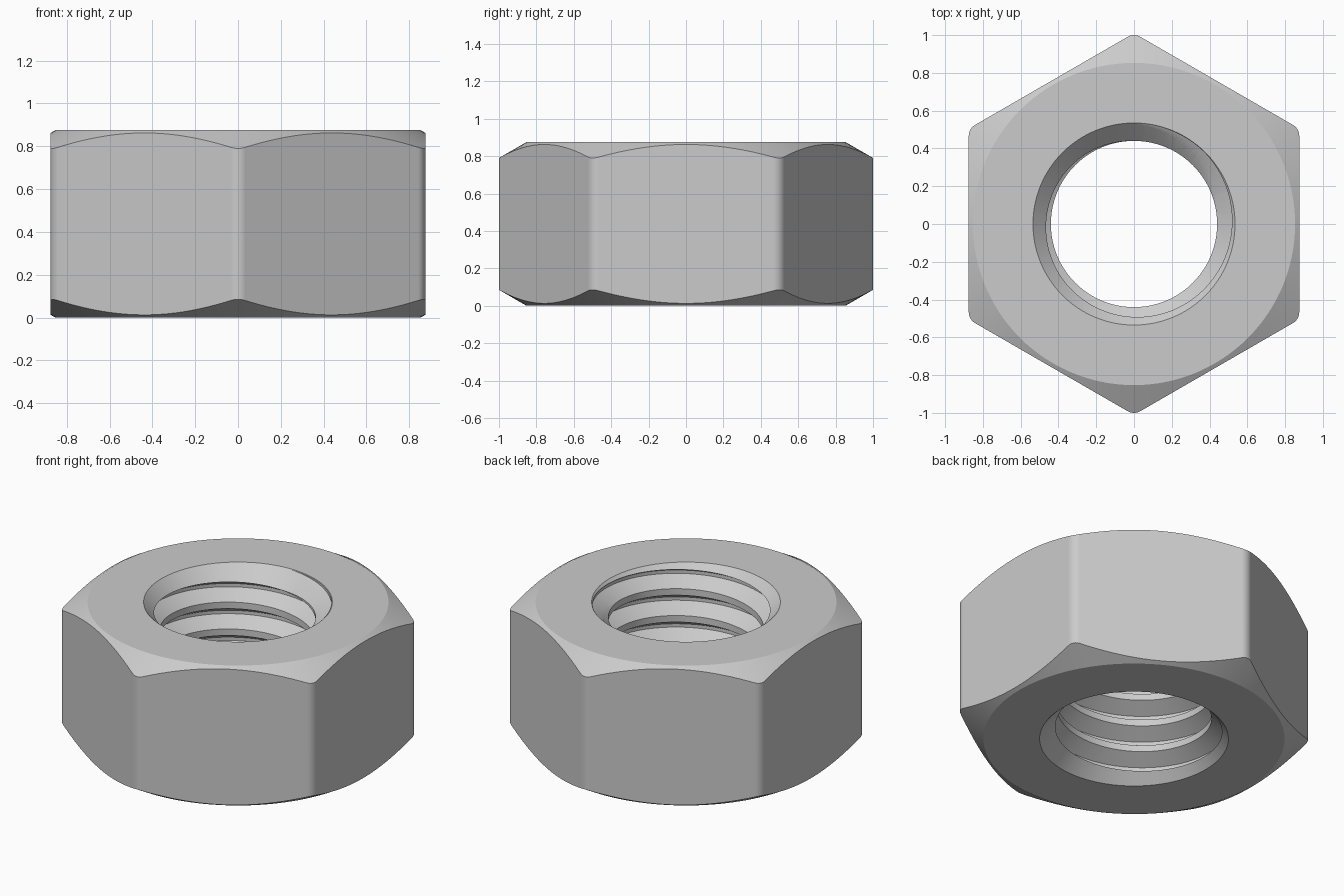
import bpy, bmesh
from math import radians, cos, sin, tan, pi, sqrt

if "Cube" in bpy.data.objects:
    bpy.data.objects.remove(bpy.data.objects["Cube"])

HEIGHT = 0.875
APOTHEM = 0.875
SEG = 128


def make_object(name, bm):
    bmesh.ops.recalc_face_normals(bm, faces=bm.faces)
    mesh = bpy.data.meshes.new(name)
    bm.to_mesh(mesh)
    bm.free()
    obj = bpy.data.objects.new(name, mesh)
    bpy.context.collection.objects.link(obj)
    return obj


def revolve(name, profile):
    """Closed (radius, z) profile turned around the z axis."""
    bm = bmesh.new()
    rings = [[bm.verts.new((r * cos(2 * pi * i / SEG), r * sin(2 * pi * i / SEG), z))
              for r, z in profile] for i in range(SEG)]
    n = len(profile)
    for i in range(SEG):
        a, b = rings[i], rings[(i + 1) % SEG]
        for k in range(n):
            j = (k + 1) % n
            bm.faces.new((a[k], b[k], b[j], a[j]))
    return make_object(name, bm)


def hex_prism(name, fillet=0.067, steps=6):
    """Hexagonal bar with slightly rounded corners."""
    bm = bmesh.new()
    centre = (APOTHEM - fillet) * 2 / sqrt(3)
    ring = []
    for c in range(6):
        mid = radians(30 + 60 * c)
        for s in range(steps + 1):
            a = mid + radians(-30 + 60 * s / steps)
            ring.append(bm.verts.new((centre * cos(mid) + fillet * cos(a),
                                      centre * sin(mid) + fillet * sin(a), -0.2)))
    base = bm.faces.new(ring)
    top = bmesh.ops.extrude_face_region(bm, geom=[base])["geom"]
    bmesh.ops.translate(bm, vec=(0, 0, HEIGHT + 0.4),
                        verts=[v for v in top if isinstance(v, bmesh.types.BMVert)])
    if base.is_valid and len(base.edges[0].link_faces) == 1:
        bm.faces.new(list(reversed(ring)))
    return make_object(name, bm)


def thread_column(name, pitch=0.168, start=-0.231, turns=8, crest=0.44, root=0.532):
    """Solid screw shape: a right-hand helical strip closed at both ends."""
    flank = (root - crest) * tan(radians(30))
    shape = [(crest, 0), (root, flank), (root, flank + pitch / 8),
             (crest, 2 * flank + pitch / 8)]
    bm = bmesh.new()
    total = SEG * turns
    grid = {}
    for s in range(total + SEG + 1):
        a = 2 * pi * s / SEG
        for k, (r, dz) in enumerate(shape if s <= total else shape[:1]):
            grid[s, k] = bm.verts.new((r * cos(a), r * sin(a),
                                       start + pitch * s / SEG + dz))
    for s in range(total + SEG + 1):
        grid[s - SEG, 4] = grid[s, 0]
    for s in range(total):
        for k in range(4):
            bm.faces.new((grid[s, k], grid[s + 1, k], grid[s + 1, k + 1], grid[s, k + 1]))
    # end caps, both well outside the nut
    low = bm.verts.new((0, 0, start - 0.1))
    high = bm.verts.new((0, 0, start + pitch * (turns + 1) + 0.1))
    for e in [e for e in bm.edges if e.is_boundary]:
        z = (e.verts[0].co.z + e.verts[1].co.z) / 2
        bm.faces.new((e.verts[0], e.verts[1], low if z < HEIGHT / 2 else high))
    return make_object(name, bm)


# Turned blank: 30 degree outer chamfers and 45 degree countersinks
upper = [(0.42, HEIGHT - 0.115), (0.535, HEIGHT), (0.853, HEIGHT),
         (1.153, HEIGHT - 0.3 * tan(radians(30)))]
nut = revolve("hex_nut", upper + [(r, HEIGHT - z) for r, z in reversed(upper)])

# Cut the flats, then the threaded bore
cutters = [(hex_prism("hex_cutter"), 'INTERSECT'),
           (thread_column("thread_cutter"), 'DIFFERENCE')]
bpy.context.view_layer.objects.active = nut
nut.select_set(True)
for cutter, operation in cutters:
    cutter.hide_render = True
    mod = nut.modifiers.new(cutter.name, 'BOOLEAN')
    mod.operation = operation
    mod.solver = 'EXACT'
    mod.object = cutter
    bpy.ops.object.modifier_apply(modifier=mod.name)
    bpy.data.objects.remove(cutter)

# Smooth round surfaces, crisp machined edges
bpy.ops.object.shade_smooth_by_angle(angle=radians(20))
weighted = nut.modifiers.new("flat_faces", 'WEIGHTED_NORMAL')
weighted.keep_sharp = True
